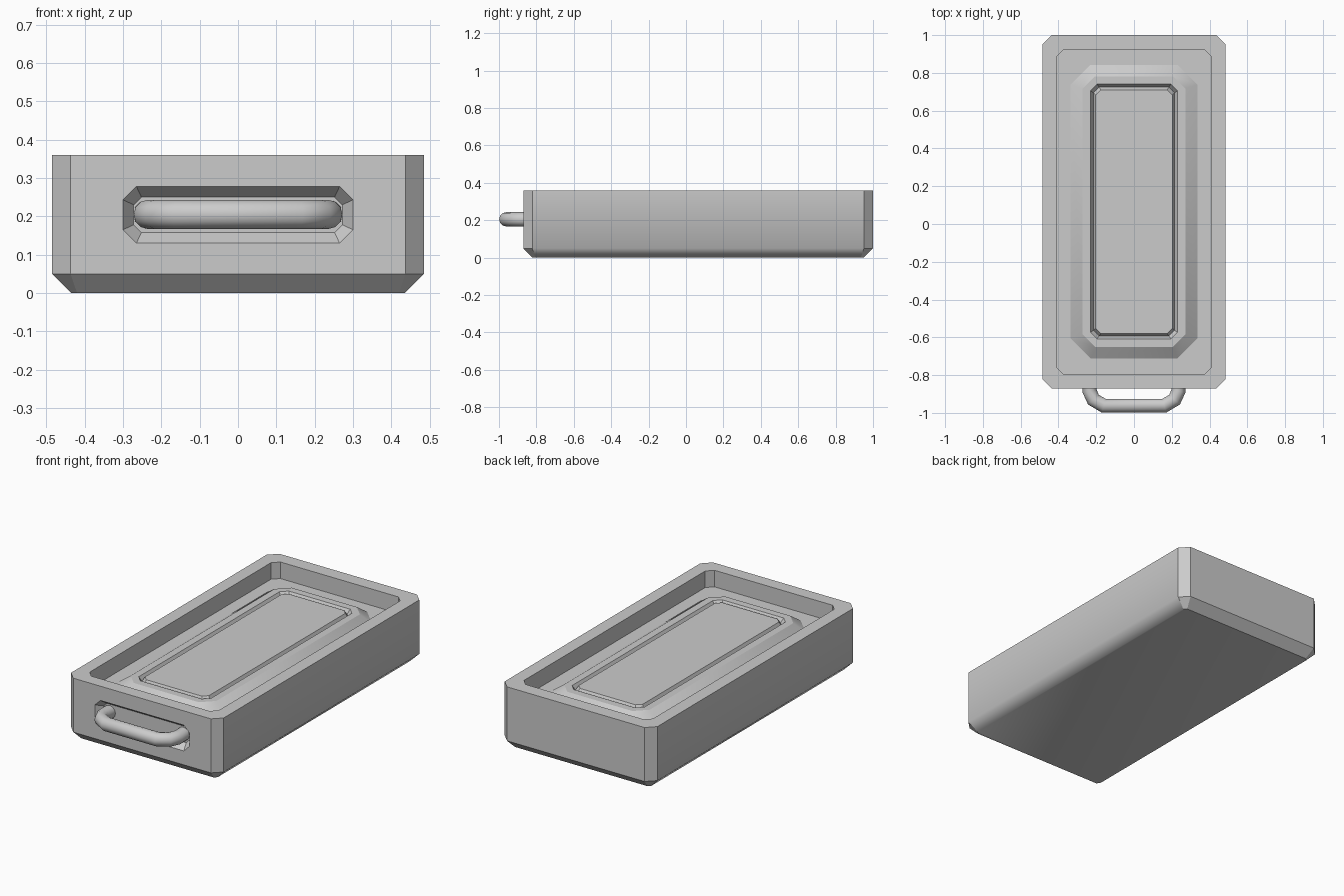
import bpy, bmesh
from mathutils import Vector

if "Cube" in bpy.data.objects:
    bpy.data.objects.remove(bpy.data.objects["Cube"])

grey = bpy.data.materials.new("light grey")
grey.use_nodes = True
colour = (0.6, 0.6, 0.6, 1)
grey.diffuse_color = colour
grey.node_tree.nodes["Principled BSDF"].inputs["Base Color"].default_value = colour


def octagon(x0, x1, y0, y1, c):
    """Rectangle outline with clipped corners."""
    return [(x0 + c, y0), (x1 - c, y0), (x1, y0 + c), (x1, y1 - c),
            (x1 - c, y1), (x0 + c, y1), (x0, y1 - c), (x0, y0 + c)]


def loft(name, rings, smooth_rule):
    """Skin a list of rings and cap both ends."""
    bm = bmesh.new()
    loops = [[bm.verts.new(p) for p in ring] for ring in rings]
    n = len(loops[0])
    bands = []
    for k, (a, b) in enumerate(zip(loops, loops[1:])):
        for i in range(n):
            j = (i + 1) % n
            bands.append((bm.faces.new((a[i], a[j], b[j], b[i])), k, i))
    bands.append((bm.faces.new(loops[0]), -1, 0))
    bands.append((bm.faces.new(loops[-1]), len(rings), 0))
    for face, k, i in bands:
        face.smooth = smooth_rule(k, i)
    bmesh.ops.recalc_face_normals(bm, faces=bm.faces)
    mesh = bpy.data.meshes.new(name)
    bm.to_mesh(mesh)
    bm.free()
    mesh.materials.append(grey)
    obj = bpy.data.objects.new(name, mesh)
    bpy.context.collection.objects.link(obj)
    return obj


# Tray: outer shell, rim, sunken floor, raised step, groove and centre panel
# Each row: half width, front, back, corner clip, height
profile = [
    (0.435, -0.82, 0.95, 0.015, 0.0),
    (0.485, -0.87, 1.0, 0.048, 0.05),
    (0.485, -0.87, 1.0, 0.048, 0.36),
    (0.41, -0.795, 0.92, 0.035, 0.36),
    (0.41, -0.795, 0.92, 0.035, 0.265),
    (0.335, -0.712, 0.843, 0.105, 0.265),
    (0.272, -0.65, 0.782, 0.065, 0.31),
    (0.23, -0.608, 0.74, 0.035, 0.31),
    (0.215, -0.593, 0.725, 0.03, 0.285),
    (0.203, -0.58, 0.71, 0.027, 0.31),
]
rings = [[(x, y, z) for x, y in octagon(-w, w, y0, y1, c)]
         for w, y0, y1, c, z in profile]
# Long sides blend into the underside; the raised step has soft corners
tray = loft("tray", rings,
            lambda k, i: k == -1 or k == 5 or (k in (0, 1) and i in (2, 6)))

# Bevelled recess in the front wall
def recess_ring(w, z0, z1, c, y):
    return [(x, y, z) for x, z in octagon(-w, w, z0, z1, c)]

cutter = loft("recess_cutter",
              [recess_ring(0.30, 0.13, 0.278, 0.035, -0.93),
               recess_ring(0.30, 0.13, 0.278, 0.035, -0.87),
               recess_ring(0.272, 0.158, 0.25, 0.02, -0.83)],
              lambda k, i: False)
cutter.hide_render = True
cutter.hide_viewport = True
cut = tray.modifiers.new("front_recess", "BOOLEAN")
cut.operation = "DIFFERENCE"
cut.solver = "EXACT"
cut.object = cutter

# Handle: bent round bar with clipped corners
half = [Vector(p) for p in ((0.235, -0.82), (0.235, -0.885),
                            (0.215, -0.93), (0.16, -0.962))]
path = half + [Vector((-p.x, p.y)) for p in reversed(half)]
curve = bpy.data.curves.new("handle", "CURVE")
curve.dimensions = "3D"
curve.bevel_depth = 0.038
curve.bevel_resolution = 4
curve.use_fill_caps = True
spline = curve.splines.new("POLY")
spline.points.add(len(path) - 1)
for point, p in zip(spline.points, path):
    point.co = (p.x, p.y, 0.205, 1)
spline.use_smooth = True
curve.materials.append(grey)
handle = bpy.data.objects.new("handle", curve)
bpy.context.collection.objects.link(handle)
